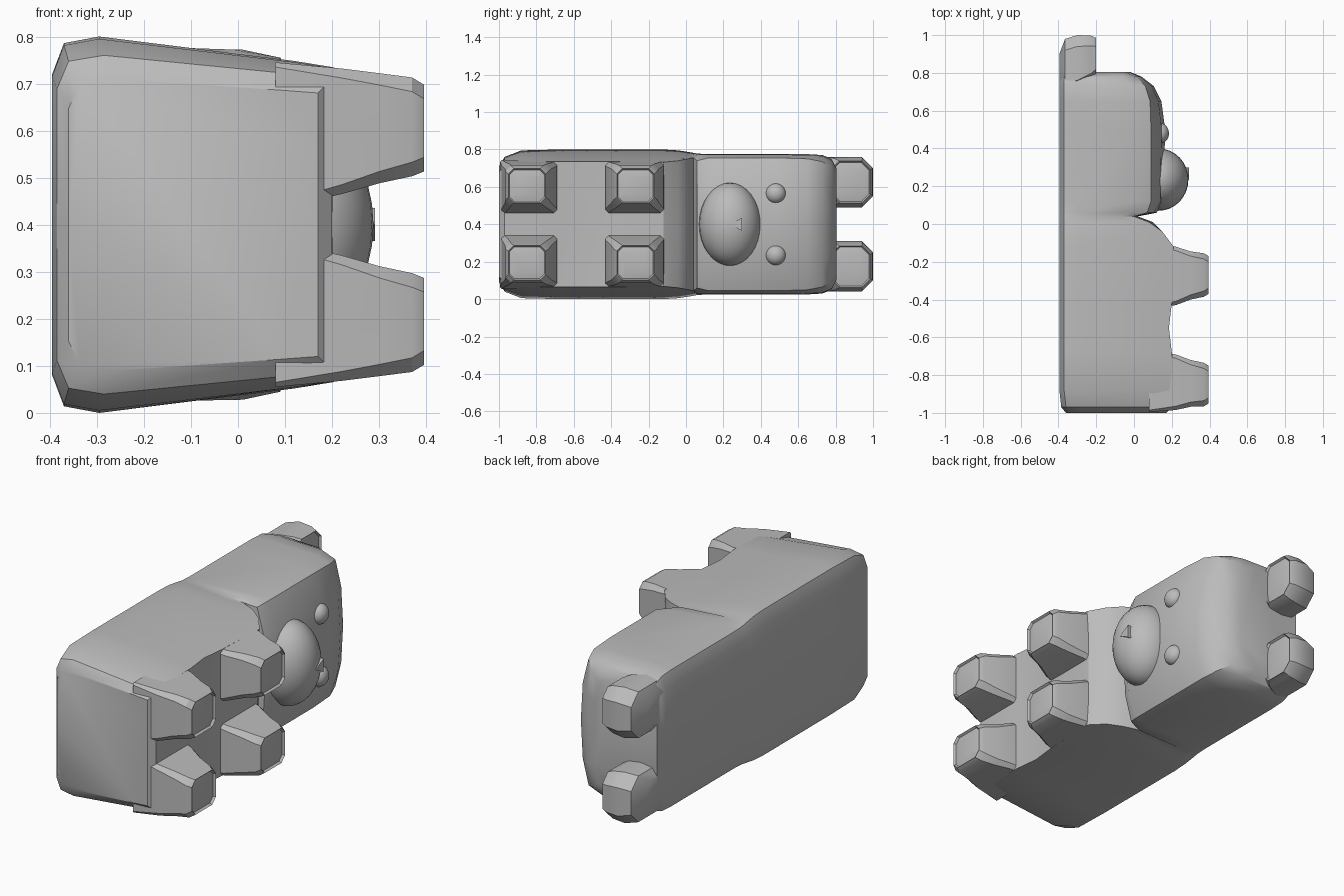
import bpy, bmesh, math
from mathutils import Vector

if "Cube" in bpy.data.objects:
    bpy.data.objects.remove(bpy.data.objects["Cube"], do_unlink=True)

grey = bpy.data.materials.new("plain grey")
grey.use_nodes = True
grey.diffuse_color = (0.5, 0.5, 0.5, 1)
grey.node_tree.nodes["Principled BSDF"].inputs["Base Color"].default_value = (0.5, 0.5, 0.5, 1)
MID = 0.4  # the toy lies on its side, mirrored about this height


def finish(name, bm, angle=32):
    bmesh.ops.recalc_face_normals(bm, faces=bm.faces)
    mesh = bpy.data.meshes.new(name)
    bm.to_mesh(mesh)
    bm.free()
    mesh.materials.append(grey)
    ob = bpy.data.objects.new(name, mesh)
    bpy.context.collection.objects.link(ob)
    bpy.ops.object.select_all(action='DESELECT')
    ob.select_set(True)
    bpy.context.view_layer.objects.active = ob
    bpy.ops.object.shade_smooth_by_angle(angle=math.radians(angle))
    return ob


def loft(rings):
    """Skin closed rings of points; return the mesh and its last cap."""
    bm = bmesh.new()
    loops = [[bm.verts.new(p) for p in r] for r in rings]
    n = len(loops[0])
    for a, b in zip(loops, loops[1:]):
        for i in range(n):
            j = (i + 1) % n
            bm.faces.new((a[i], a[j], b[j], b[i]))
    bm.faces.new(loops[0])
    cap = bm.faces.new(loops[-1])
    return bm, cap


def body_ring(y, back, wide, edge, front_wide, front):
    """Cross-section: flat back, tapering sides, gently bulging front."""
    side = wide + (front_wide - wide) * (0.15 if y > 0.05 else 0.8)
    half = [(back, 0.8 * wide), (back + 0.025, 0.965 * wide), (back + 0.1, wide),
            (edge - 0.08, side), (edge, front_wide),
            (edge + 0.75 * (front - edge), 0.6 * front_wide)]
    pts = [(back, 0)] + half + [(front, 0)] + [(x, -z) for x, z in reversed(half)]
    return [(x, y, MID + z) for x, z in pts]


# Body and head: y, back x, back half width, edge x, front half width, centre x
sections = [
    (-1.0, -0.36, 0.31, 0.17, 0.28, 0.17),
    (-0.97, -0.385, 0.36, 0.2, 0.31, 0.2),
    (-0.88, -0.395, 0.395, 0.2, 0.333, 0.2),
    (-0.68, -0.395, 0.4, 0.2, 0.335, 0.2),
    (-0.55, -0.395, 0.4, 0.185, 0.335, 0.18),
    (-0.42, -0.395, 0.4, 0.2, 0.335, 0.2),
    (-0.12, -0.395, 0.4, 0.21, 0.332, 0.2),
    (-0.04, -0.395, 0.395, 0.15, 0.34, 0.15),
    (0.01, -0.395, 0.387, 0.08, 0.35, 0.1),
    (0.04, -0.395, 0.382, 0.0, 0.355, 0.02),
    (0.06, -0.395, 0.378, 0.07, 0.34, 0.12),
    (0.12, -0.395, 0.375, 0.09, 0.355, 0.155),
    (0.5, -0.395, 0.375, 0.09, 0.355, 0.165),
    (0.65, -0.395, 0.375, 0.085, 0.35, 0.145),
    (0.73, -0.395, 0.37, 0.06, 0.335, 0.105),
    (0.78, -0.395, 0.35, 0.01, 0.305, 0.04),
    (0.805, -0.395, 0.3, -0.05, 0.27, -0.02),
]
bm, _ = loft([body_ring(*s) for s in sections])
finish("body_and_head", bm)


def pad_ring(x, y0, y1, z0, z1, c):
    """Rectangle with cut corners, z measured from the middle plane."""
    corners = [(y0 + c, z0), (y1 - c, z0), (y1, z0 + c), (y1, z1 - c),
               (y1 - c, z1), (y0 + c, z1), (y0, z1 - c), (y0, z0 + c)]
    return [Vector((x, y, z)) for y, z in corners]


def padded_part(name, rings, side):
    """Stub with a sunken, cushioned pad on its end."""
    bm, cap = loft([pad_ring(*r) for r in rings])
    bmesh.ops.inset_region(bm, faces=[cap], thickness=0.016)
    bmesh.ops.inset_region(bm, faces=[cap], thickness=0.008, depth=-0.012)
    bmesh.ops.inset_region(bm, faces=[cap], thickness=0.03, depth=0.006)
    for v in bm.verts:
        v.co.z = MID + side * v.co.z
    finish(name, bm, 30)


def limb_rings(base0, base1, tip0, tip1):
    return [(0.08, base0 - 0.01, base1 + 0.01, 0.035, 0.345, 0.01),
            (0.22, base0, base1, 0.065, 0.332, 0.02),
            (0.3, (base0 + tip0) / 2, (base1 + tip1) / 2, 0.088, 0.322, 0.025),
            (0.37, tip0 - 0.015, tip1 + 0.015, 0.103, 0.313, 0.03),
            (0.395, tip0, tip1, 0.113, 0.298, 0.03)]


ear = [(-0.395, 0.7, 0.9, 0.14, 0.29, 0.05),
       (-0.365, 0.7, 0.98, 0.1, 0.345, 0.06),
       (-0.3, 0.7, 1.0, 0.09, 0.36, 0.06),
       (-0.23, 0.74, 0.998, 0.1, 0.352, 0.055),
       (-0.2, 0.775, 0.985, 0.115, 0.338, 0.045)]

for label, side in (("left", 1), ("right", -1)):
    padded_part(label + "_arm", limb_rings(-0.43, -0.12, -0.37, -0.17), side)
    padded_part(label + "_leg", limb_rings(-0.985, -0.69, -0.95, -0.75), side)
    padded_part(label + "_ear", ear, side)


def ellipsoid(name, centre, radii):
    bm = bmesh.new()
    bmesh.ops.create_uvsphere(bm, u_segments=32, v_segments=16, radius=1)
    for v in bm.verts:
        v.co = Vector(centre) + Vector(a * b for a, b in zip(v.co, radii))
    finish(name, bm)


# Face
ellipsoid("muzzle", (0.13, 0.235, MID), (0.158, 0.165, 0.222))
for label, side in (("left", 1), ("right", -1)):
    ellipsoid(label + "_eye", (0.14, 0.48, MID + side * 0.165), (0.045, 0.053, 0.053))

# Triangular nose pointing down towards the chin
tri = [(0.235, 0), (0.3, 0.035), (0.3, -0.035)]
bm, _ = loft([[(x, y, MID + z) for y, z in tri] for x in (0.26, 0.291)])
finish("nose", bm)
